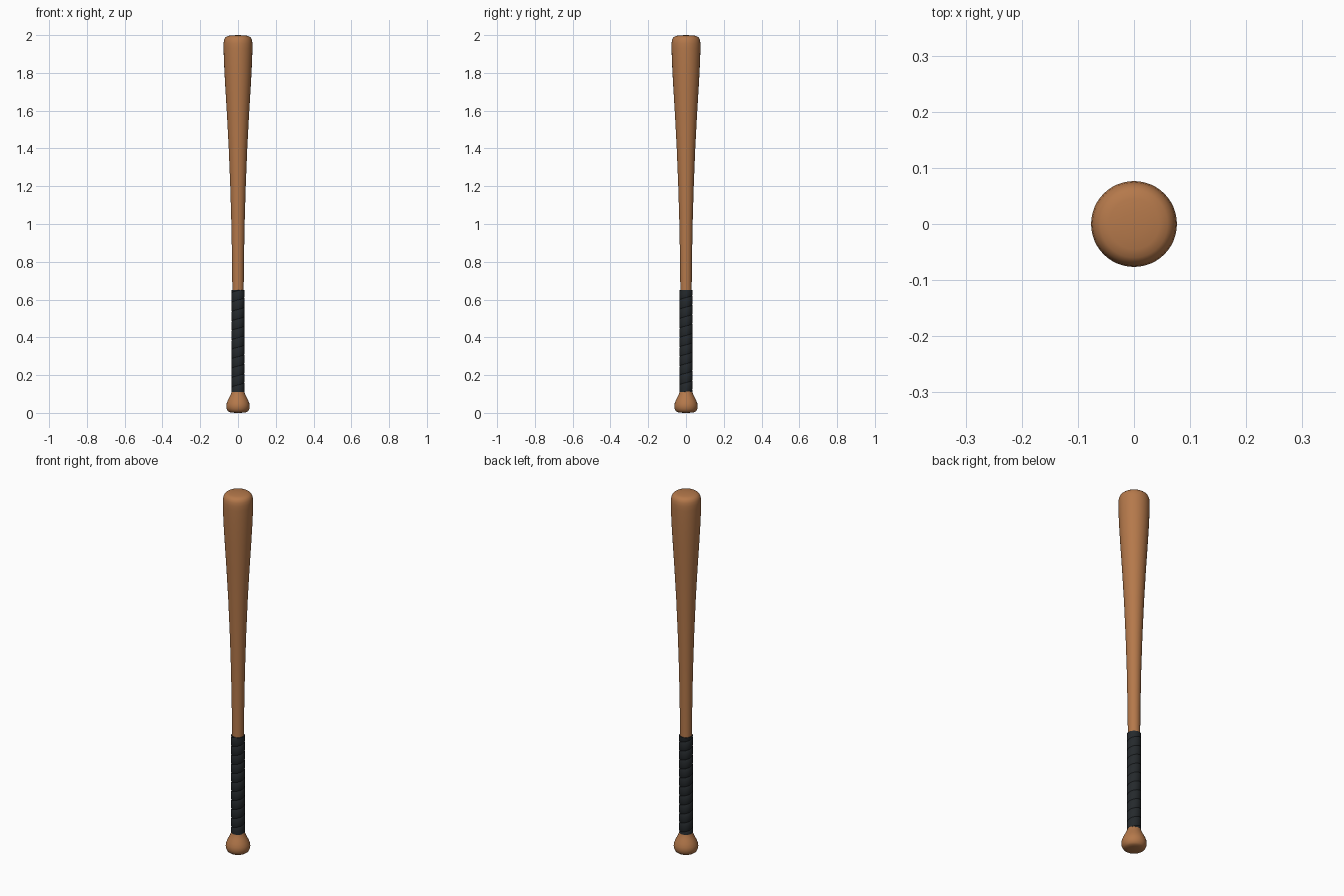
import bpy, bmesh, math

if "Cube" in bpy.data.objects:
    bpy.data.objects.remove(bpy.data.objects["Cube"])

SEG = 48


def material(name, rgb):
    m = bpy.data.materials.new(name)
    m.diffuse_color = (*rgb, 1)
    m.use_nodes = True
    m.node_tree.nodes["Principled BSDF"].inputs["Base Color"].default_value = m.diffuse_color
    return m


def finish(name, bm, mat, angle):
    bmesh.ops.remove_doubles(bm, verts=bm.verts, dist=0.0001)
    bmesh.ops.recalc_face_normals(bm, faces=bm.faces)
    mesh = bpy.data.meshes.new(name)
    bm.to_mesh(mesh)
    bm.free()
    mesh.materials.append(mat)
    ob = bpy.data.objects.new(name, mesh)
    bpy.context.collection.objects.link(ob)
    bpy.ops.object.select_all(action='DESELECT')
    ob.select_set(True)
    bpy.context.view_layer.objects.active = ob
    bpy.ops.object.shade_smooth_by_angle(angle=math.radians(angle))
    return ob


def lathe(name, profile, mat):
    bm = bmesh.new()
    verts = [bm.verts.new((r, 0, z)) for r, z in profile]
    edges = [bm.edges.new(p) for p in zip(verts, verts[1:])]
    bmesh.ops.spin(bm, geom=verts + edges, axis=(0, 0, 1), cent=(0, 0, 0),
                   angle=math.tau, steps=SEG)
    return finish(name, bm, mat, 50)


wood = material("wood", (0.46, 0.19, 0.07))
tape = material("grip_tape", (0.018, 0.022, 0.025))

# Wooden body: knob, thin handle, tapering barrel and rounded end
lathe("bat_body", [
    (0, 0), (0.03, 0.001), (0.046, 0.004), (0.054, 0.01), (0.060, 0.022),
    (0.062, 0.036), (0.060, 0.05), (0.054, 0.066), (0.046, 0.082),
    (0.039, 0.096), (0.034, 0.11), (0.030, 0.13), (0.030, 0.65),
    (0.0315, 0.80), (0.035, 1.0), (0.041, 1.2), (0.049, 1.4), (0.0585, 1.58),
    (0.067, 1.72), (0.072, 1.81), (0.075, 1.88), (0.0765, 1.93),
    (0.0765, 1.955), (0.074, 1.973), (0.069, 1.985), (0.060, 1.993),
    (0.045, 1.997), (0.022, 1.999), (0, 2.0)], wood)

# Grip tape: overlapping turns climbing the handle as a right-handed helix
LOW, HIGH, PITCH = 0.11, 0.65, 0.05
TURN = [(0, 0.0325), (0.08, 0.0345), (0.5, 0.0345), (0.92, 0.0345)]
bm = bmesh.new()
columns = []
for s in range(SEG + 1):
    a = math.tau * s / SEG
    col = [(0.029, LOW)]
    for k in range(-1, 11):
        for f, r in TURN:
            z = LOW + PITCH * (k + f + s / SEG)
            col.append((r, min(max(z, LOW), HIGH)))
    col.append((0.029, HIGH))
    columns.append([bm.verts.new((r * math.cos(a), r * math.sin(a), z))
                    for r, z in col])
for c, d in zip(columns, columns[1:]):
    for i in range(len(c) - 1):
        bm.faces.new((c[i], d[i], d[i + 1], c[i + 1]))
bmesh.ops.dissolve_degenerate(bm, dist=0.00005, edges=bm.edges)
finish("grip_wrap", bm, tape, 30)
